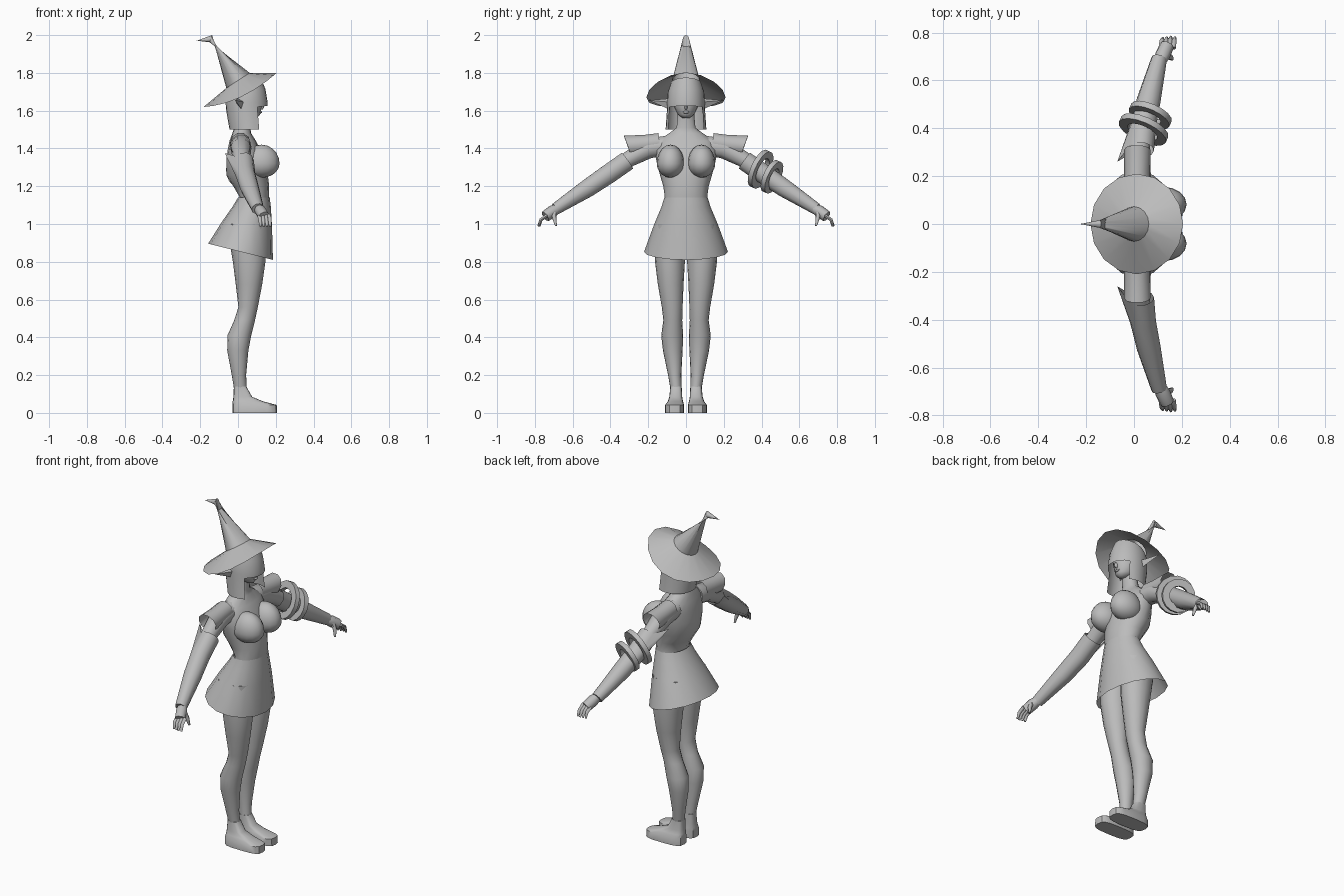
import bpy, bmesh, math
from mathutils import Vector

grey = bpy.data.materials.new("plain grey")
grey.diffuse_color = (0.5, 0.5, 0.5, 1)


def finish(name, bm, mirror=False, angle=40):
    bmesh.ops.recalc_face_normals(bm, faces=bm.faces)
    me = bpy.data.meshes.new(name)
    bm.to_mesh(me)
    bm.free()
    me.materials.append(grey)
    me.shade_smooth()
    me.set_sharp_from_angle(angle=math.radians(angle))
    ob = bpy.data.objects.new(name, me)
    bpy.context.collection.objects.link(ob)
    if mirror:
        m = ob.modifiers.new("mirror", 'MIRROR')
        m.use_axis = (False, True, False)
        m.use_mirror_merge = False
    return ob


def skin(rings, start=True, end=True):
    """Join equal rings of points with quads."""
    bm = bmesh.new()
    rows = [[bm.verts.new(p) for p in r] for r in rings]
    n = len(rows[0])
    for a, b in zip(rows, rows[1:]):
        for i in range(n):
            j = (i + 1) % n
            bm.faces.new((a[i], a[j], b[j], b[i]))
    if start:
        bm.faces.new(rows[0])
    if end:
        bm.faces.new(rows[-1])
    return bm


def oval(z, x0, x1, y, ry, dz=0, n=16):
    """Level ring from x0 to x1, with dz tilting it up at the front."""
    out = []
    for i in range(n):
        a = 2 * math.pi * i / n
        c, s = math.cos(a), math.sin(a)
        out.append(Vector(((x0 + x1) / 2 + (x1 - x0) / 2 * c, y + ry * s, z + dz * c)))
    return out


def tube_rings(path, n=10):
    """Round rings across a path of (x, y, z, radius)."""
    pts = [Vector(p[:3]) for p in path]
    rings = []
    for k, p in enumerate(path):
        t = (pts[min(k + 1, len(pts) - 1)] - pts[max(k - 1, 0)]).normalized()
        u = (Vector((1, 0, 0)) - t * t.x).normalized()
        v = t.cross(u)
        rings.append([pts[k] + p[3] * (u * math.cos(2 * math.pi * i / n) + v * math.sin(2 * math.pi * i / n))
                      for i in range(n)])
    return rings


# Torso and neck
finish("torso", skin([oval(*s) for s in [
    (0.95, -0.05, 0.15, 0, 0.14), (1.06, -0.01, 0.155, 0, 0.125),
    (1.14, 0.01, 0.165, 0, 0.112), (1.20, -0.025, 0.165, 0, 0.12),
    (1.26, -0.062, 0.158, 0, 0.138), (1.33, -0.062, 0.145, 0, 0.156),
    (1.39, -0.055, 0.12, 0, 0.165), (1.44, -0.045, 0.095, 0, 0.15),
    (1.48, -0.03, 0.07, 0, 0.09), (1.51, -0.02, 0.065, 0, 0.05),
    (1.60, 0.0, 0.075, 0, 0.042)]]), angle=60)

bm = bmesh.new()
bmesh.ops.create_uvsphere(bm, u_segments=16, v_segments=10, radius=1)
for v in bm.verts:
    v.co = Vector((0.125 + 0.095 * v.co.x, 0.082 + 0.073 * v.co.y,
                   1.32 + (0.10 if v.co.z > 0 else 0.075) * v.co.z))
finish("bust", bm, True, 60)

# Skirt, open below and longer at the front
finish("skirt", skin([oval(*s) for s in [
    (1.14, 0.0, 0.168, 0, 0.115), (1.09, -0.03, 0.174, 0, 0.13),
    (1.0, -0.085, 0.18, 0, 0.168, -0.012), (0.853, -0.158, 0.185, 0, 0.222, -0.043)]],
    False, False))

# Legs and shoes
finish("leg", skin([oval(*s) for s in [
    (1.0, -0.06, 0.15, 0.085, 0.08), (0.8, -0.027, 0.145, 0.085, 0.079),
    (0.68, -0.012, 0.128, 0.081, 0.068), (0.56, 0.002, 0.105, 0.073, 0.055),
    (0.49, -0.02, 0.09, 0.07, 0.05), (0.41, -0.056, 0.07, 0.073, 0.058),
    (0.33, -0.057, 0.055, 0.07, 0.052), (0.2, -0.033, 0.043, 0.06, 0.035),
    (0.12, -0.02, 0.047, 0.052, 0.029)]]), True, 60)


def sole(z, x0, x1, y, ry):
    """Oval pushed towards a rounded box."""
    cx, h = (x0 + x1) / 2, (x1 - x0) / 2
    out = []
    for p in oval(0, -1, 1, 0, 1):
        q = [math.copysign(abs(c) ** 0.6, c) for c in p[:2]]
        out.append(Vector((cx + h * q[0], y + ry * q[1], z)))
    return out


finish("shoe", skin([sole(*s) for s in [
    (0, -0.03, 0.207, 0.06, 0.05), (0.042, -0.03, 0.205, 0.06, 0.05),
    (0.062, -0.028, 0.13, 0.056, 0.04), (0.085, -0.024, 0.075, 0.054, 0.034),
    (0.14, -0.022, 0.044, 0.053, 0.03)]]), True)

# Arms: upper arm, shoulder cap and pointed sleeve
finish("upper_arm", skin(tube_rings([
    (0.015, 0.1, 1.415, 0.055), (0.015, 0.2, 1.40, 0.056),
    (0.02, 0.3, 1.345, 0.045), (0.035, 0.4, 1.275, 0.04)])), True, 60)

cap = tube_rings([(0.012, 0.14, 1.43, 0.054), (0.013, 0.22, 1.42, 0.054),
                  (0.014, 0.31, 1.415, 0.056)])
for p in cap[-1]:
    p.y += (p.z - 1.415) * 0.3
finish("shoulder_cap", skin(cap, False, False), True)

sleeve = tube_rings([(0.03, 0.31, 1.335, 0.054), (0.038, 0.41, 1.265, 0.054),
                     (0.062, 0.52, 1.19, 0.05), (0.105, 0.69, 1.08, 0.033)])
back = min(sleeve[0], key=lambda p: p.x)
back[:] = (-0.07, 0.26, 1.375)
finish("sleeve", skin(sleeve, False, True), True)

# Hands
finish("palm", skin(tube_rings([
    (0.108, 0.675, 1.085, 0.024), (0.12, 0.705, 1.068, 0.032),
    (0.138, 0.745, 1.04, 0.03)], 8)), True, 60)
for k in range(4):
    d = 0.017 * k
    finish("finger", skin(tube_rings([
        (0.113 + d, 0.735, 1.046, 0.011), (0.117 + d, 0.768, 1.022, 0.010),
        (0.12 + d, 0.782 - 0.003 * abs(k - 2), 0.988, 0.006)], 6)), True, 60)
finish("thumb", skin(tube_rings([
    (0.135, 0.70, 1.065, 0.014), (0.153, 0.697, 1.03, 0.012),
    (0.16, 0.688, 0.99, 0.006)], 6)), True, 60)

# Two flat rings round one arm
axis = Vector((0.4, 0.9, -0.41)).normalized()
turn = axis.to_track_quat('Z', 'Y')
for centre, r in (((0.04, 0.395, 1.29), 0.107), ((0.068, 0.455, 1.25), 0.092)):
    rings = [[Vector(centre) + turn @ Vector((q * math.cos(a), q * math.sin(a), h))
              for a in [2 * math.pi * i / 16 for i in range(16)]]
             for q, h in ((r - 0.04, -0.013), (r, -0.013), (r, 0.013), (r - 0.04, 0.013), (r - 0.04, -0.013))]
    finish("arm_ring", skin(rings, False, False))

# Head, nose and lips
finish("head", skin([oval(*s) for s in [
    (1.562, 0.06, 0.102, 0, 0.02), (1.58, 0.02, 0.117, 0, 0.044),
    (1.62, -0.03, 0.126, 0, 0.064), (1.68, -0.05, 0.135, 0, 0.075),
    (1.74, -0.04, 0.11, 0, 0.06)]]), angle=60)
for name, pos, size in (("nose", (0.124, 0, 1.622), (0.014, 0.009, 0.017)),
                        ("lips", (0.118, 0, 1.592), (0.009, 0.018, 0.007))):
    bm = bmesh.new()
    bmesh.ops.create_uvsphere(bm, u_segments=8, v_segments=6, radius=1)
    for v in bm.verts:
        v.co = Vector([c + s * q for c, s, q in zip(pos, size, v.co)])
    finish(name, bm, angle=60)

# Hair: fringe at the front, long locks at the sides and back
bm = skin([oval(*s, 24) for s in [
    (1.745, -0.055, 0.12, 0, 0.08, 0.03), (1.70, -0.068, 0.145, 0, 0.096, 0.015),
    (1.645, -0.066, 0.157, 0, 0.1, 0.0), (1.615, -0.063, 0.157, 0, 0.1, 0.01),
    (1.50, -0.045, 0.165, 0, 0.108, 0)]], True, False)
gap = [f for f in bm.faces if f.calc_center_median().z < 1.60 and f.calc_center_median().x > 0.115]
bmesh.ops.delete(bm, geom=gap, context='FACES')
finish("hair", bm)

# Pointed ears
bm = bmesh.new()
base = [bm.verts.new(p) for p in ((0.035, 0.085, 1.645), (0.0, 0.085, 1.665),
                                  (-0.005, 0.085, 1.635), (0.02, 0.085, 1.605))]
tip = bm.verts.new((-0.015, 0.197, 1.655))
for i in range(4):
    bm.faces.new((base[i], base[(i + 1) % 4], tip))
bm.faces.new(base)
finish("ear", bm, True, 30)

# Hat: drooping brim and bent cone
brim = oval(1.67, -0.182, 0.205, 0, 0.21, 0.09)
for p in brim:
    p.z += 0.04 * ((p.x - 0.0115) / 0.1935) ** 2
foot = oval(1.76, -0.062, 0.062, 0, 0.073, 0.04)
finish("hat_brim", skin([brim, foot], False, False))
finish("hat_cone", skin([foot, oval(1.981, -0.137, -0.15, 0, 0.016, -0.019),
                         oval(1.97, -0.222, -0.22, 0, 0.001, 0.001)], False, True), angle=50)
